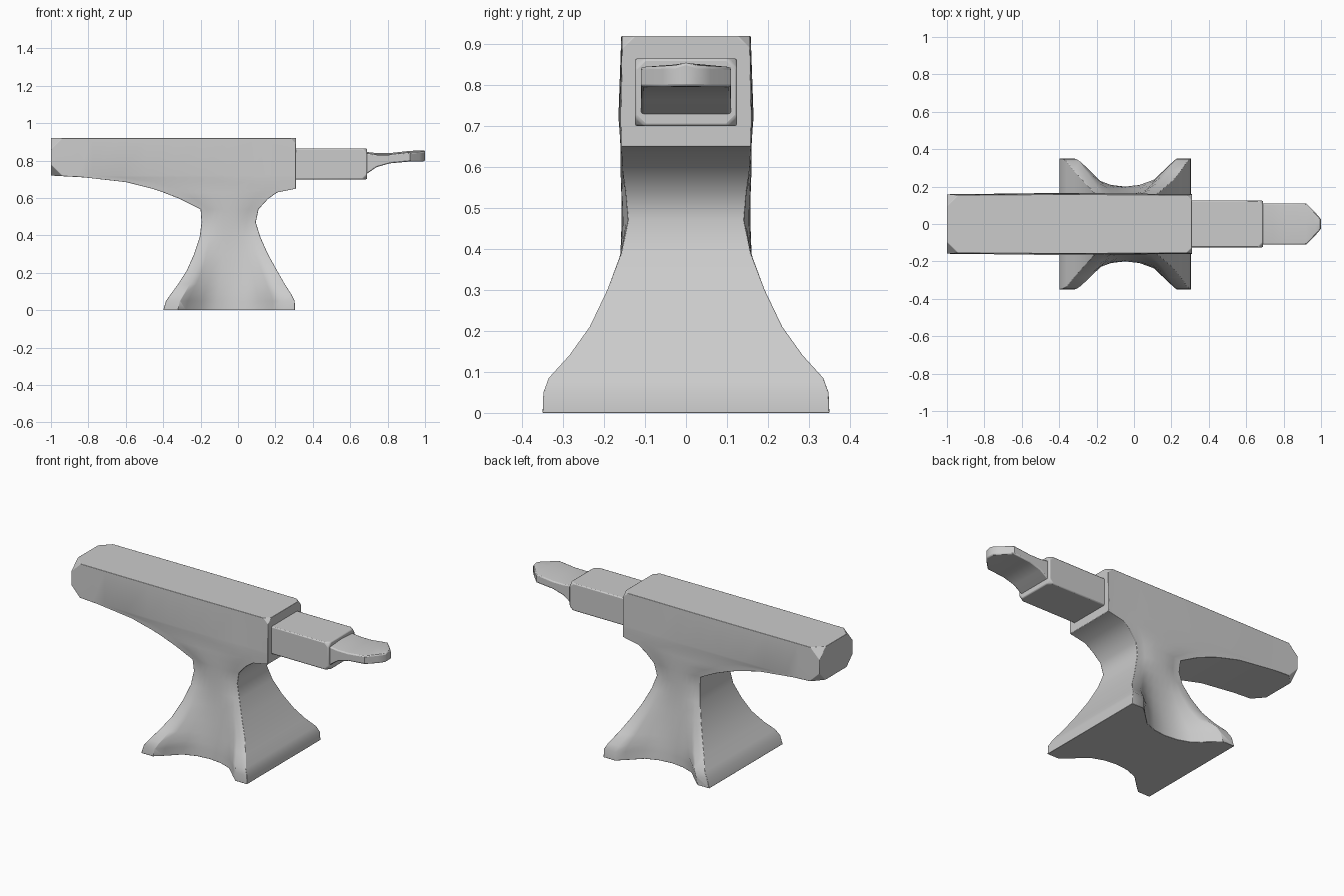
import bpy
import bmesh
from mathutils import Vector

cube = bpy.data.objects.get("Cube")
if cube:
    bpy.data.objects.remove(cube)

steel = bpy.data.materials.new("grey_steel")
steel.use_nodes = True
steel.diffuse_color = (0.6, 0.6, 0.6, 1)
steel.node_tree.nodes["Principled BSDF"].inputs["Base Color"].default_value = (0.6, 0.6, 0.6, 1)


def loft(bm, rings):
    """Skin a list of closed rings and cap both ends."""
    loops = [[bm.verts.new(p) for p in ring] for ring in rings]
    for a, b in zip(loops, loops[1:]):
        count = len(a)
        for i in range(count):
            j = (i + 1) % count
            bm.faces.new((a[i], a[j], b[j], b[i]))
    bm.faces.new(list(reversed(loops[0])))
    bm.faces.new(loops[-1])


def finish(bm, name, bevel, angle):
    """Turn the mesh into a shaded object with softened edges."""
    bmesh.ops.recalc_face_normals(bm, faces=bm.faces)
    mesh = bpy.data.meshes.new(name)
    bm.to_mesh(mesh)
    bm.free()
    mesh.materials.append(steel)
    obj = bpy.data.objects.new(name, mesh)
    bpy.context.collection.objects.link(obj)
    bpy.ops.object.select_all(action='DESELECT')
    obj.select_set(True)
    bpy.context.view_layer.objects.active = obj
    bpy.ops.object.shade_smooth_by_angle(angle=angle)
    if bevel:
        mod = obj.modifiers.new("soft_edges", 'BEVEL')
        mod.width = bevel
        mod.segments = 2
        mod.limit_method = 'ANGLE'
        mod.angle_limit = 0.8
    return obj


def cut_corners(bm, corners, size):
    """Trim the sharp tips nearest to the given points."""
    tips = [min(bm.verts, key=lambda v: (v.co - Vector(c)).length) for c in corners]
    bmesh.ops.bevel(bm, geom=tips, offset=size, offset_type='OFFSET',
                    segments=1, profile=0.5, affect='VERTICES')


# Notch outline: fraction along the length, and how far out towards the corner
NOTCH = [(0, 1), (.11, 1), (.17, .75), (.28, .25), (.39, .06), (.5, 0)]
NOTCH += [(1 - u, f) for u, f in reversed(NOTCH[:-1])]


def body_ring(z, left, right, corner, middle):
    side = [(left + (right - left) * u, middle + (corner - middle) * f) for u, f in NOTCH]
    return [(x, -y, z) for x, y in side] + [(x, y, z) for x, y in reversed(side)]


# Body: flared foot, waist and overhanging head as one loft
# height, left end, right end, half width at corners, half width at middle
SECTIONS = [
    (0, -.4, .305, .35, .2),
    (.05, -.385, .303, .348, .197),
    (.085, -.36, .285, .335, .194),
    (.14, -.32, .25, .285, .188),
    (.21, -.275, .21, .235, .18),
    (.3, -.235, .16, .192, .168),
    (.39, -.205, .12, .158, .16),
    (.47, -.195, .095, .142, .157),
    (.54, -.2, .11, .148, .158),
    (.595, -.31, .16, .155, .16),
    (.63, -.4, .21, .157, .16),
    (.65, -.46, .31, .158, .16),
    (.685, -.6, .31, .159, .162),
    (.71, -.82, .31, .16, .164),
    (.72, -1, .31, .16, .165),
    (.92, -1, .31, .156, .158),
]
bm = bmesh.new()
loft(bm, [body_ring(*row) for row in SECTIONS])
cut_corners(bm, [(-1, s * .16, z) for s in (-1, 1) for z in (.72, .92)], .06)
cut_corners(bm, [(.31, s * .16, .92) for s in (-1, 1)], .03)
finish(bm, "anvil_body", 0.01, 0.75)

# Step block between head and tongue
bm = bmesh.new()
loft(bm, [[(x, -.125, .7), (x, .125, .7), (x, .125, .865), (x, -.125, .865)]
          for x in (.25, .69)])
cut_corners(bm, [(.69, s * .125, z) for s in (-1, 1) for z in (.7, .865)], .025)
finish(bm, "step_block", 0.006, 0.6)


# Tongue: flat bar with a tapered tip and a scooped underside
def tongue_ring(x, half, bottom, top):
    crown = top + .008
    return [(x, -half, bottom), (x, 0, bottom), (x, half, bottom),
            (x, half, top), (x, 0, crown), (x, -half, top)]


TONGUE = [
    (.65, .11, .72, .84),
    (.69, .11, .73, .838),
    (.74, .11, .765, .832),
    (.81, .11, .785, .832),
    (.92, .11, .795, .844),
    (.97, .06, .795, .846),
    (1, .025, .797, .847),
]
bm = bmesh.new()
loft(bm, [tongue_ring(*row) for row in TONGUE])
finish(bm, "tongue", 0.006, 0.75)
